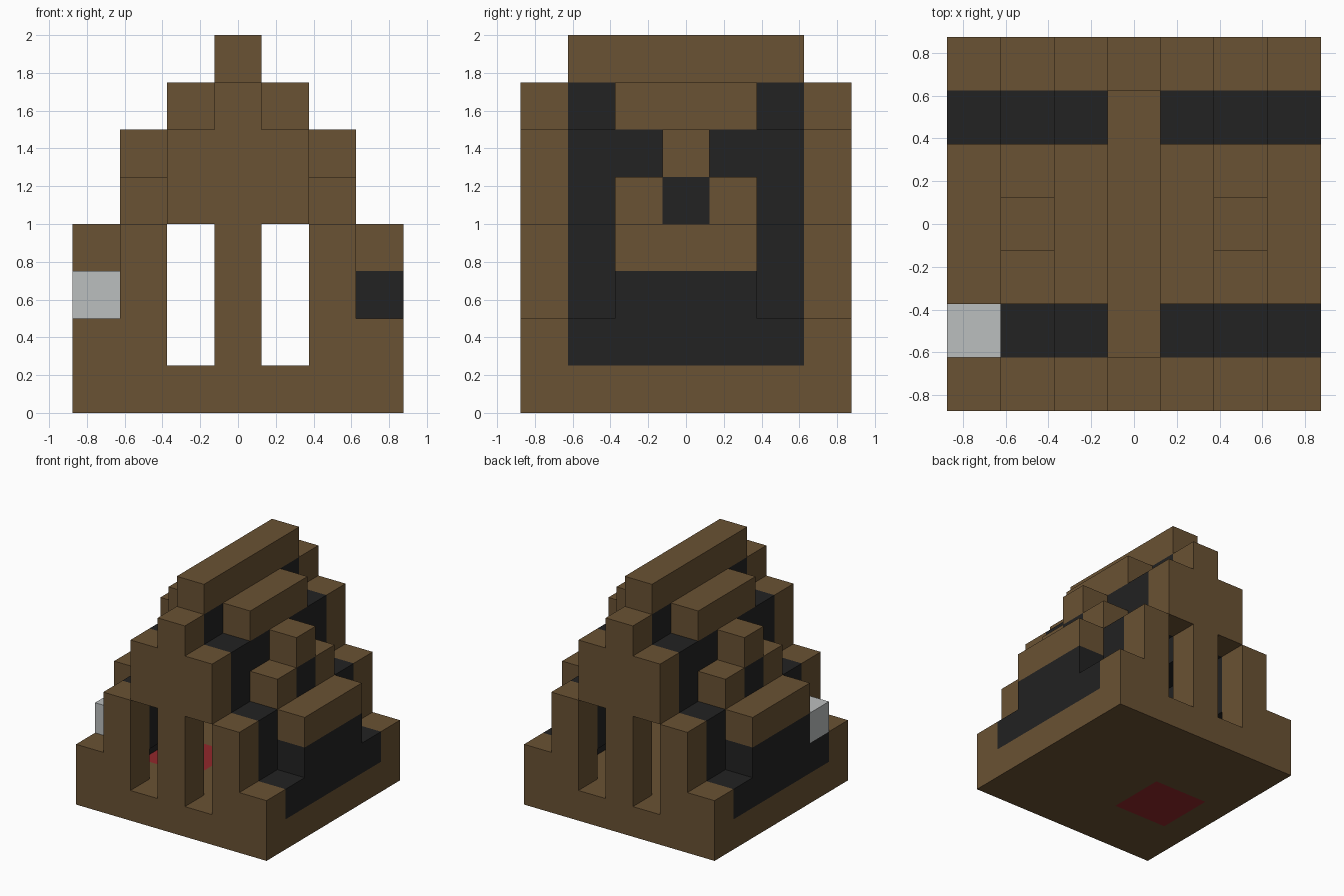
import bpy
import bmesh
from mathutils import Vector

default = bpy.data.objects.get("Cube")
if default:
    bpy.data.objects.remove(default, do_unlink=True)

CELL = 0.25


def material(name, rgb):
    mat = bpy.data.materials.new(name)
    mat.use_nodes = True
    colour = (*rgb, 1.0)
    mat.diffuse_color = colour
    mat.node_tree.nodes["Principled BSDF"].inputs["Base Color"].default_value = colour
    return mat


wood = material("brown wood", (0.144, 0.084, 0.033))
slate = material("black slate", (0.016, 0.016, 0.016))
stone = material("pale grey", (0.50, 0.52, 0.52))
cloth = material("red cloth", (0.29, 0.021, 0.025))


def span(a, b):
    return range(a, b + 1)


def cells(xs, ys, zs):
    return {(x, y, z) for x in xs for y in ys for z in zs}


def mirrored(blocks):
    return blocks | {(-x, y, z) for x, y, z in blocks}


def build(name, blocks, mat):
    """Make one closed shell around a set of grid blocks."""
    bm = bmesh.new()
    axes = [Vector(v) for v in ((1, 0, 0), (0, 1, 0), (0, 0, 1))]
    for block in blocks:
        centre = Vector(block) + axes[2] / 2
        for i in range(3):
            for sign in (-1, 1):
                n = axes[i] * sign
                if tuple(int(c) for c in Vector(block) + n) in blocks:
                    continue
                u = axes[(i + 1) % 3] / 2
                v = axes[(i + 2) % 3] / 2 * sign
                mid = centre + n / 2
                corners = (mid - u - v, mid + u - v, mid + u + v, mid - u + v)
                bm.faces.new([bm.verts.new(c * CELL) for c in corners])
    bmesh.ops.remove_doubles(bm, verts=bm.verts, dist=0.001)
    mesh = bpy.data.meshes.new(name)
    bm.to_mesh(mesh)
    bm.free()
    mesh.materials.append(mat)
    obj = bpy.data.objects.new(name, mesh)
    bpy.context.collection.objects.link(obj)
    return obj


# Floor with a rug set into it
rug = cells(span(-2, -1), span(-1, 0), [0])
build("rug", rug, cloth)
build("floor", cells(span(-3, 3), span(-2, 2), [0]) - rug, wood)

# Stepped gable walls, each with two tall windows
gable = cells([0], [0], span(0, 6))
for x, height in ((1, 6), (2, 4), (3, 2)):
    gable |= mirrored(cells([x], [0], range(height)))
gable -= mirrored(cells([1], [0], span(1, 3)))
for name, y in (("front_gable", -3), ("back_gable", 3)):
    build(name, {(x, y, z) for x, _, z in gable}, wood)

# Steep stepped roof, with the dark layer under the raised trim
length = span(-2, 2)
middle = span(-1, 1)
roof = cells([0], length, [6])
for x, levels in ((1, (4, 5)), (2, (2, 3)), (3, (1,))):
    roof |= mirrored(cells([x], length, levels))
roof |= mirrored(cells([3], middle, [2]) | cells([2], [0], [4]))
build("roof", roof, slate)

# Ridge beam and raised trim on both slopes
build("ridge_beam", cells([0], length, [7]), wood)
for side, s in (("left", 1), ("right", -1)):
    build(side + "_upper_trim", cells([s], middle, [6]), wood)
    build(side + "_lower_trim", cells([3 * s], middle, [3]), wood)
    build(side + "_dormer", cells([2 * s], (-1, 1), [4]) | cells([2 * s], [0], [5]), wood)

# Single pale block on the right eave
build("eave_block", cells([-3], [-2], [2]), stone)
